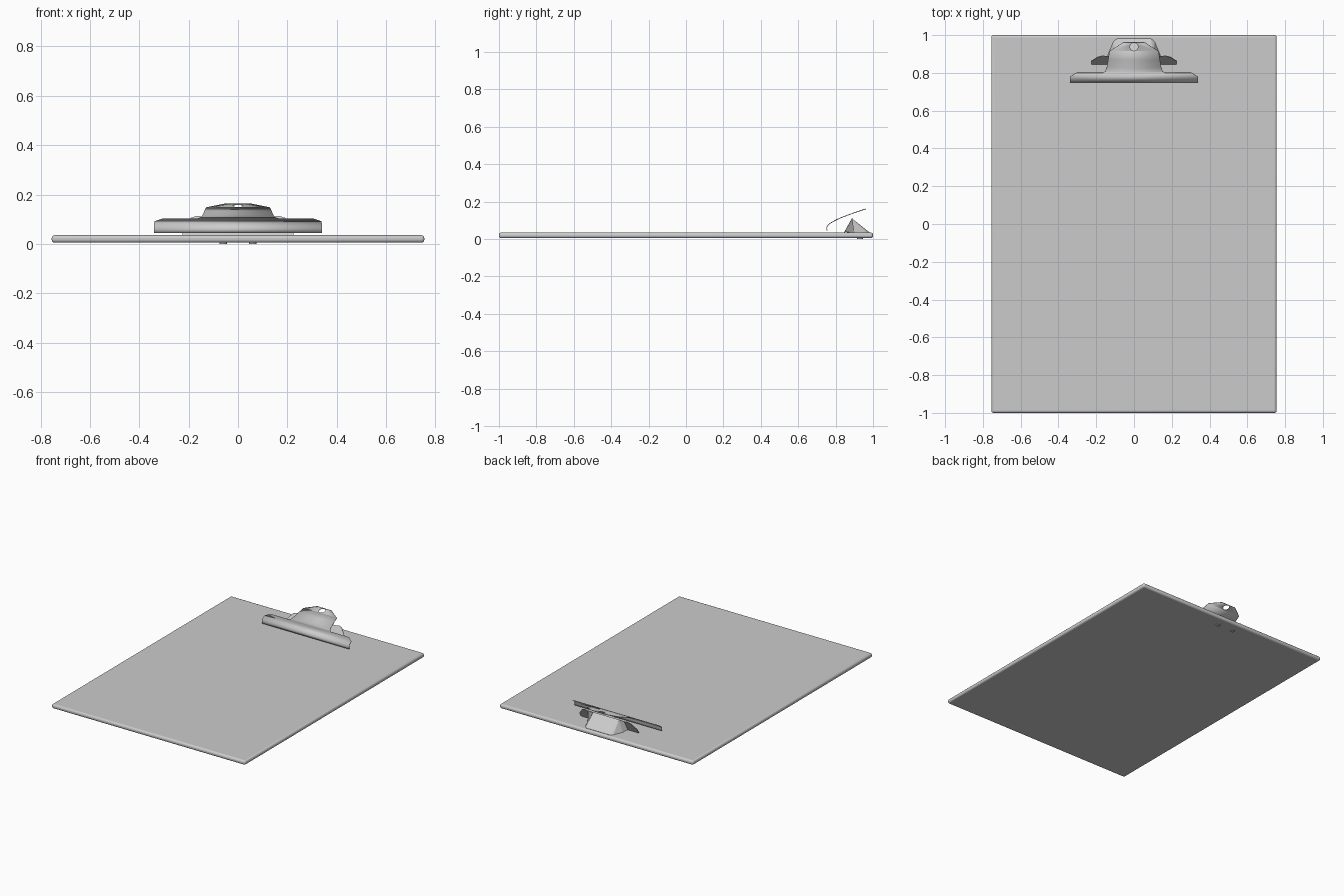
import bpy, bmesh

if "Cube" in bpy.data.objects:
    bpy.data.objects.remove(bpy.data.objects["Cube"])


def make_object(name, verts, faces, thickness=0.0):
    mesh = bpy.data.meshes.new(name)
    bm = bmesh.new()
    vs = [bm.verts.new(v) for v in verts]
    for f in faces:
        bm.faces.new([vs[i] for i in f])
    bmesh.ops.remove_doubles(bm, verts=bm.verts, dist=1e-5)
    bmesh.ops.recalc_face_normals(bm, faces=bm.faces)
    bm.to_mesh(mesh)
    bm.free()
    obj = bpy.data.objects.new(name, mesh)
    bpy.context.collection.objects.link(obj)
    if thickness:
        solid = obj.modifiers.new("Thickness", 'SOLIDIFY')
        solid.thickness = thickness
        solid.offset = 0
    return obj


def smooth(obj, degrees=35):
    bpy.ops.object.select_all(action='DESELECT')
    obj.select_set(True)
    bpy.context.view_layer.objects.active = obj
    bpy.ops.object.shade_smooth_by_angle(angle=degrees * 0.0174533)


# Board with rounded rim
bpy.ops.mesh.primitive_cube_add(size=1, location=(0, 0, 0.02))
board = bpy.context.object
board.name = "board"
board.scale = (1.51, 2.0, 0.03)
bpy.ops.object.transform_apply(location=False, rotation=False, scale=True)
bevel = board.modifiers.new("Rim", 'BEVEL')
bevel.width = 0.012
bevel.segments = 3
smooth(board)

# Rivets under the board
for side in (-1, 1):
    bpy.ops.mesh.primitive_cylinder_add(vertices=16, radius=0.015, depth=0.01,
                                        location=(side * 0.06, 0.93, 0.005))
    bpy.context.object.name = "rivet"

# Clip lever: bent sheet described by rows of (y, z, half width)
rows = [(0.754, 0.045, 0.34), (0.752, 0.06, 0.34), (0.756, 0.071, 0.34),
        (0.766, 0.081, 0.34), (0.780, 0.090, 0.338), (0.800, 0.101, 0.305),
        (0.8005, 0.1012, 0.165), (0.808, 0.105, 0.152), (0.830, 0.115, 0.144),
        (0.870, 0.130, 0.137), (0.915, 0.146, 0.13), (0.962, 0.161, 0.055)]
verts = [(s * w, y, z) for y, z, w in rows for s in (-1, 1)]
faces = [(2 * i, 2 * i + 1, 2 * i + 3, 2 * i + 2) for i in range(len(rows) - 1)]
lever = make_object("clip_lever", verts, faces, 0.004)

# Hanging hole
bpy.ops.mesh.primitive_cylinder_add(vertices=24, radius=0.021, depth=0.2,
                                    location=(0, 0.938, 0.15))
cutter = bpy.context.object
cutter.name = "hole_cutter"
cutter.hide_render = True
cutter.hide_viewport = True
cut = lever.modifiers.new("Hole", 'BOOLEAN')
cut.object = cutter
cut.operation = 'DIFFERENCE'
cut.solver = 'EXACT'
smooth(lever)

# Clip bracket front: sloped plate with wings, outline in (x, z)
half = [(0.225, 0.035), (0.225, 0.065), (0.19, 0.105), (0.165, 0.113), (0.14, 0.108)]
outline = half + [(-x, z) for x, z in reversed(half)]
slope = (0.89 - 0.847) / (0.113 - 0.035)
make_object("clip_bracket_front",
            [(x, 0.847 + (z - 0.035) * slope, z) for x, z in outline],
            [range(len(outline))], 0.004)

# Clip bracket back: sloped panel with flared side flanges
verts = []
for s in (-1, 1):
    verts += [(s * 0.10, 0.888, 0.108), (s * 0.09, 0.98, 0.035),
              (s * 0.108, 0.965, 0.035), (s * 0.135, 0.90, 0.035),
              (s * 0.14, 0.85, 0.037), (s * 0.14, 0.887, 0.108)]
make_object("clip_bracket_back", verts,
            [(0, 6, 7, 1), (0, 1, 2), (0, 2, 3), (0, 3, 4, 5),
             (6, 8, 7), (6, 9, 8), (6, 11, 10, 9)], 0.003)
